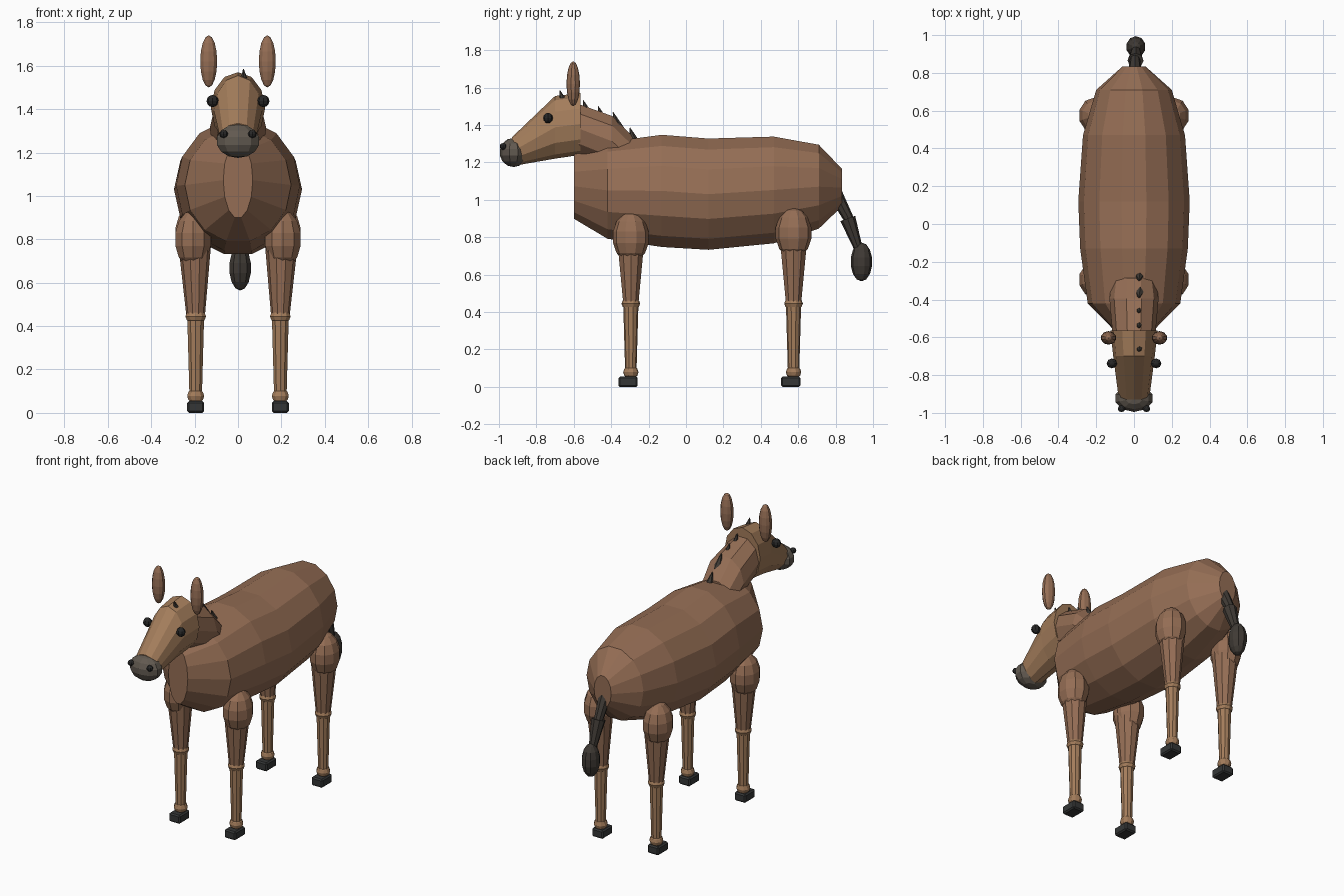
import bpy, bmesh, math
from mathutils import Vector, Matrix

if "Cube" in bpy.data.objects:
    bpy.data.objects.remove(bpy.data.objects["Cube"])


def material(name, rgb):
    m = bpy.data.materials.new(name)
    m.diffuse_color = (*rgb, 1)
    m.use_nodes = True
    m.node_tree.nodes["Principled BSDF"].inputs["Base Color"].default_value = m.diffuse_color
    return m


COAT = material("coat", (0.30, 0.155, 0.09))
TAN = material("tan", (0.37, 0.205, 0.105))
MUZZLE = material("muzzle_grey", (0.12, 0.10, 0.08))
HAIR = material("dark_hair", (0.05, 0.042, 0.035))
HOOF = material("hoof_dark", (0.035, 0.037, 0.037))
BLACK = material("black", (0.02, 0.02, 0.02))


def finish(name, bm, mat):
    bmesh.ops.recalc_face_normals(bm, faces=bm.faces)
    me = bpy.data.meshes.new(name)
    bm.to_mesh(me)
    bm.free()
    me.materials.append(mat)
    ob = bpy.data.objects.new(name, me)
    bpy.context.collection.objects.link(ob)
    return ob


def loft(name, rings, sides, mat):
    """Elliptical rings along y: (y, bottom z, top z, half width)."""
    bm = bmesh.new()
    loops = []
    for y, z0, z1, w in rings:
        loop = []
        for i in range(sides):
            a = 2 * math.pi * i / sides
            loop.append(bm.verts.new((w * math.cos(a), y, (z0 + z1) / 2 + (z1 - z0) / 2 * math.sin(a))))
        loops.append(loop)
    for a, b in zip(loops, loops[1:]):
        for i in range(sides):
            j = (i + 1) % sides
            bm.faces.new((a[i], a[j], b[j], b[i]))
    bm.faces.new(loops[0])
    bm.faces.new(loops[-1])
    return finish(name, bm, mat)


def ellipsoid(name, centre, radii, mat, segs=10, rows=7):
    bm = bmesh.new()
    bmesh.ops.create_uvsphere(bm, u_segments=segs, v_segments=rows, radius=1,
                              matrix=Matrix.Translation(centre) @ Matrix.Diagonal((*radii, 1)))
    return finish(name, bm, mat)


def tube(name, p, q, r0, r1, mat, sides=8):
    p, q = Vector(p), Vector(q)
    d = q - p
    bm = bmesh.new()
    bmesh.ops.create_cone(bm, cap_ends=True, segments=sides, radius1=r0, radius2=r1, depth=d.length,
                          matrix=Matrix.Translation((p + q) / 2) @ d.to_track_quat('Z', 'Y').to_matrix().to_4x4())
    return finish(name, bm, mat)


# Trunk
loft("body", [(-0.60, 0.895, 1.25, 0.068), (-0.42, 0.785, 1.315, 0.245), (-0.13, 0.74, 1.355, 0.285),
              (0.12, 0.725, 1.335, 0.295), (0.47, 0.76, 1.345, 0.27), (0.71, 0.84, 1.30, 0.20),
              (0.835, 0.963, 1.167, 0.06)], 14, COAT)

# Neck and head
loft("neck", [(-0.60, 1.25, 1.52, 0.11), (-0.565, 1.24, 1.515, 0.115),
              (-0.395, 1.17, 1.455, 0.13), (-0.285, 1.08, 1.345, 0.115)], 10, COAT)
loft("head", [(-0.565, 1.24, 1.57, 0.125), (-0.70, 1.22, 1.555, 0.11),
              (-0.93, 1.18, 1.335, 0.08)], 12, TAN)
ellipsoid("muzzle", (0, -0.922, 1.253), (0.105, 0.075, 0.078), MUZZLE)

# Paired face parts
for side, s in (("left", -1), ("right", 1)):
    ellipsoid(f"nostril_{side}", (s * 0.066, -0.978, 1.285), (0.02, 0.018, 0.018), BLACK, 8, 6)
    ellipsoid(f"eye_{side}", (s * 0.117, -0.738, 1.437), (0.028, 0.026, 0.028), BLACK, 8, 6)
    ellipsoid(f"ear_{side}", (s * 0.135, -0.603, 1.62), (0.041, 0.036, 0.12), COAT, 10, 8)

# Mane tufts, mostly sunk into the neck
for i, (y, z) in enumerate([(-0.675, 1.585), (-0.55, 1.532), (-0.47, 1.50), (-0.39, 1.468), (-0.30, 1.385)]):
    tube(f"mane_tuft_{i + 1}", (0.03, y + 0.03, z - 0.09), (0.025, y, z), 0.03, 0.002, HAIR, 6)

# Legs
for end, y, top in (("front", -0.295, 0.935), ("rear", 0.575, 0.957)):
    for side, s in (("left", -1), ("right", 1)):
        tag = f"{end}_{side}"
        x = s * 0.195
        ellipsoid(f"thigh_{tag}", (s * 0.207, y, top - 0.135), (0.088, 0.098, 0.135), COAT, 10, 7)
        tube(f"upper_leg_{tag}", (s * 0.20, y, 0.80), (x, y, 0.44), 0.078, 0.042, COAT, 10)
        ellipsoid(f"knee_{tag}", (x, y, 0.445), (0.05, 0.05, 0.034), TAN, 10, 6)
        tube(f"lower_leg_{tag}", (x, y, 0.45), (x, y, 0.07), 0.041, 0.03, TAN, 10)
        ellipsoid(f"fetlock_{tag}", (x, y, 0.078), (0.041, 0.041, 0.036), TAN, 10, 6)
        bm = bmesh.new()
        bmesh.ops.create_cube(bm, size=1, matrix=Matrix.Translation((x, y - 0.015, 0.027))
                              @ Matrix.Diagonal((0.078, 0.104, 0.054, 1)))
        bmesh.ops.bevel(bm, geom=bm.edges[:], offset=0.008, segments=1, affect='EDGES')
        finish(f"hoof_{tag}", bm, HOOF)

# Tail
tube("tail_root", (0.005, 0.80, 1.03), (0.005, 0.885, 0.87), 0.038, 0.025, HAIR)
tube("tail_middle", (0.008, 0.865, 0.90), (0.01, 0.925, 0.73), 0.042, 0.022, HAIR)
ellipsoid("tail_tuft", (0.01, 0.938, 0.668), (0.053, 0.058, 0.104), HAIR, 10, 7)
